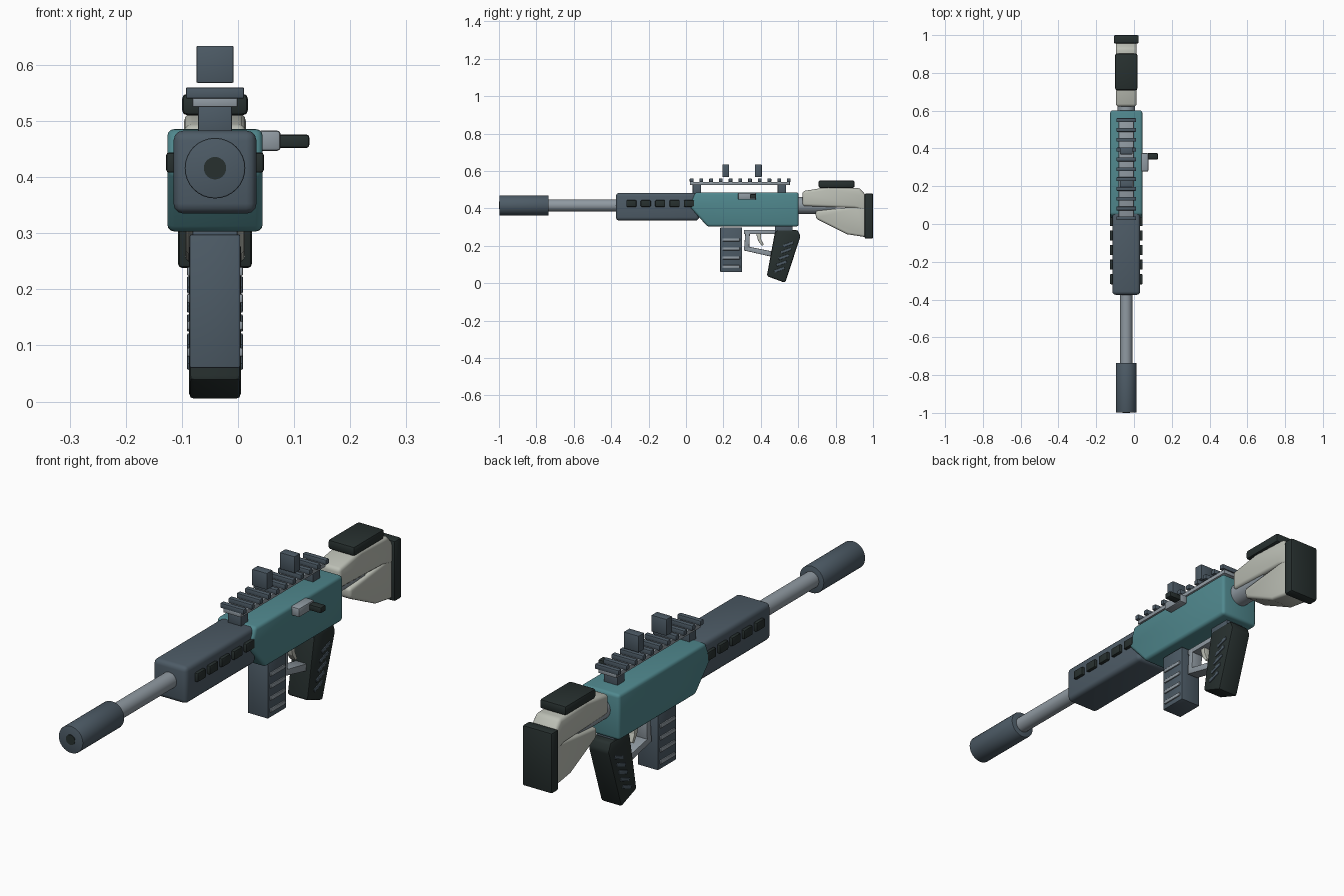
import bpy, bmesh, math
from mathutils import Matrix, Vector

if "Cube" in bpy.data.objects:
    bpy.data.objects.remove(bpy.data.objects["Cube"])

CX, CZ = -0.041, 0.416   # bore axis


def material(name, rgb):
    m = bpy.data.materials.new(name)
    lin = [((c / 255 + 0.055) / 1.055) ** 2.4 for c in rgb]
    m.diffuse_color = (*lin, 1)
    m.use_nodes = True
    m.node_tree.nodes["Principled BSDF"].inputs["Base Color"].default_value = m.diffuse_color
    return m


TEAL = material("teal", (80, 136, 142))
SLATE = material("slate", (77, 91, 102))
DARK = material("near_black", (39, 48, 47))
GREY = material("light_grey", (144, 154, 162))
CREAM = material("cream", (188, 191, 181))


def finish(name, bm, mat, bevel=0.0, segments=2):
    """Bevel the sharp edges, shade by angle and link the object."""
    bmesh.ops.recalc_face_normals(bm, faces=bm.faces)
    if bevel:
        edges = [e for e in bm.edges if e.calc_face_angle(0) > math.radians(20)]
        bmesh.ops.bevel(bm, geom=edges, offset=bevel, segments=segments,
                        profile=0.5, affect='EDGES', clamp_overlap=True)
    me = bpy.data.meshes.new(name)
    bm.to_mesh(me)
    bm.free()
    me.materials.append(mat)
    me.polygons.foreach_set("use_smooth", [True] * len(me.polygons))
    me.set_sharp_from_angle(angle=math.radians(35))
    ob = bpy.data.objects.new(name, me)
    bpy.context.collection.objects.link(ob)
    return ob


def box(name, x, y, z, mat, bevel=0.004, tilt=0.0, segments=2):
    """Box from (min, max) ranges, optionally tilted about x."""
    bm = bmesh.new()
    bmesh.ops.create_cube(bm, size=1)
    size = [b - a for a, b in (x, y, z)]
    mid = Vector([(a + b) / 2 for a, b in (x, y, z)])
    bmesh.ops.scale(bm, vec=size, verts=bm.verts)
    ob = finish(name, bm, mat, bevel, segments)
    ob.data.transform(Matrix.Translation(mid) @ Matrix.Rotation(tilt, 4, 'X'))
    return ob


def prism(name, pts, half, mat, bevel=0.004, segments=2):
    """Side profile (y, z) extruded across the width."""
    bm = bmesh.new()
    face = bm.faces.new([bm.verts.new((CX - half, y, z)) for y, z in pts])
    ext = bmesh.ops.extrude_face_region(bm, geom=[face])["geom"]
    bmesh.ops.translate(bm, vec=(2 * half, 0, 0),
                        verts=[v for v in ext if isinstance(v, bmesh.types.BMVert)])
    return finish(name, bm, mat, bevel, segments)


def tube(name, r, y0, y1, mat, bevel=0.0, sides=32):
    bm = bmesh.new()
    rot = Matrix.Translation((CX, (y0 + y1) / 2, CZ)) @ Matrix.Rotation(math.pi / 2, 4, 'X')
    bmesh.ops.create_cone(bm, cap_ends=True, segments=sides, radius1=r, radius2=r,
                          depth=y1 - y0, matrix=rot)
    return finish(name, bm, mat, bevel)


def wide(half):
    return (CX - half, CX + half)


# Barrel and muzzle
tube("muzzle_sleeve", 0.054, -0.998, -0.735, SLATE, 0.003)
tube("muzzle_bore", 0.02, -1.0, -0.99, DARK)
tube("barrel", 0.032, -0.74, -0.36, GREY)

# Handguard with vents on both sides
box("handguard", wide(0.074), (-0.375, 0.07), (0.335, 0.483), SLATE, 0.018, segments=3)
for i in range(5):
    y = -0.292 + i * 0.077
    for s in (-1, 1):
        xs = sorted((CX + s * 0.066, CX + s * 0.087))
        box("handguard_vent", xs, (y - 0.027, y + 0.027), (0.408, 0.444), DARK, 0.005)

# Receiver
prism("receiver", [(0.05, 0.486), (0.602, 0.486), (0.602, 0.303), (0.115, 0.303),
                   (0.018, 0.41)], 0.085, TEAL, 0.013, 3)

# Charging handle
box("handle_base", (0.035, 0.076), (0.278, 0.375), (0.447, 0.483), GREY, 0.006)
box("handle_knob", (0.07, 0.127), (0.342, 0.375), (0.452, 0.476), DARK, 0.005)

# Top rail
for y in (0.058, 0.512):
    box("rail_post", wide(0.03), (y - 0.022, y + 0.022), (0.475, 0.53), SLATE, 0.002)
box("rail_plate", wide(0.04), (0.022, 0.555), (0.525, 0.542), GREY, 0.002)
for i in range(11):
    y = 0.03 + i * 0.052
    box("rail_tooth", wide(0.052), (y - 0.01, y + 0.01), (0.54, 0.56), SLATE, 0.003)

# Sight blocks
for y in (0.212, 0.387):
    box("sight_block", wide(0.033), (y - 0.018, y + 0.018), (0.568, 0.634), SLATE, 0.002)

# Magazine with side ribs
box("magazine", wide(0.045), (0.183, 0.3), (0.06, 0.298), SLATE, 0.003)
for i in range(4):
    z = 0.232 - i * 0.048
    box("magazine_rib", wide(0.05), (0.195, 0.288), (z - 0.008, z + 0.008), GREY, 0.003)

# Grip with tilted side ribs
box("grip_mount", wide(0.04), (0.475, 0.57), (0.265, 0.31), SLATE, 0.003)
prism("grip", [(0.475, 0.27), (0.487, 0.284), (0.598, 0.284), (0.612, 0.25),
               (0.53, 0.002), (0.432, 0.038)], 0.046, DARK, 0.009, 2)
for i in range(5):
    y, z = 0.547 - i * 0.012, 0.208 - i * 0.034
    box("grip_rib", wide(0.05), (y - 0.029, y + 0.029), (z - 0.007, z + 0.007),
        SLATE, 0.003, tilt=math.radians(20))

# Trigger guard and trigger
box("guard_top", wide(0.025), (0.31, 0.49), (0.262, 0.284), GREY, 0.003)
prism("guard_front", [(0.318, 0.28), (0.342, 0.28), (0.338, 0.185), (0.31, 0.18)],
      0.025, GREY, 0.003)
prism("guard_bottom", [(0.31, 0.2), (0.46, 0.17), (0.455, 0.142), (0.31, 0.175)],
      0.025, GREY, 0.003)
prism("trigger", [(0.375, 0.265), (0.4, 0.265), (0.402, 0.235), (0.416, 0.205),
                  (0.405, 0.2), (0.385, 0.228)], 0.013, CREAM, 0.002)

# Stock: tube, upper arm, lower brace, cheek rest and butt pad
tube("stock_tube", 0.046, 0.59, 0.8, GREY)
prism("stock_upper_arm", [(0.622, 0.412), (0.622, 0.492), (0.76, 0.514), (0.93, 0.508),
                          (0.962, 0.47), (0.962, 0.385), (0.9, 0.402)], 0.055, CREAM, 0.014, 3)
prism("stock_lower_brace", [(0.692, 0.386), (0.91, 0.41), (0.962, 0.43), (0.962, 0.246),
                            (0.86, 0.262), (0.695, 0.345)], 0.053, CREAM, 0.012, 3)
box("cheek_rest", wide(0.059), (0.708, 0.902), (0.51, 0.549), DARK, 0.01)
box("butt_pad", wide(0.066), (0.955, 1.0), (0.238, 0.48), DARK, 0.008)
